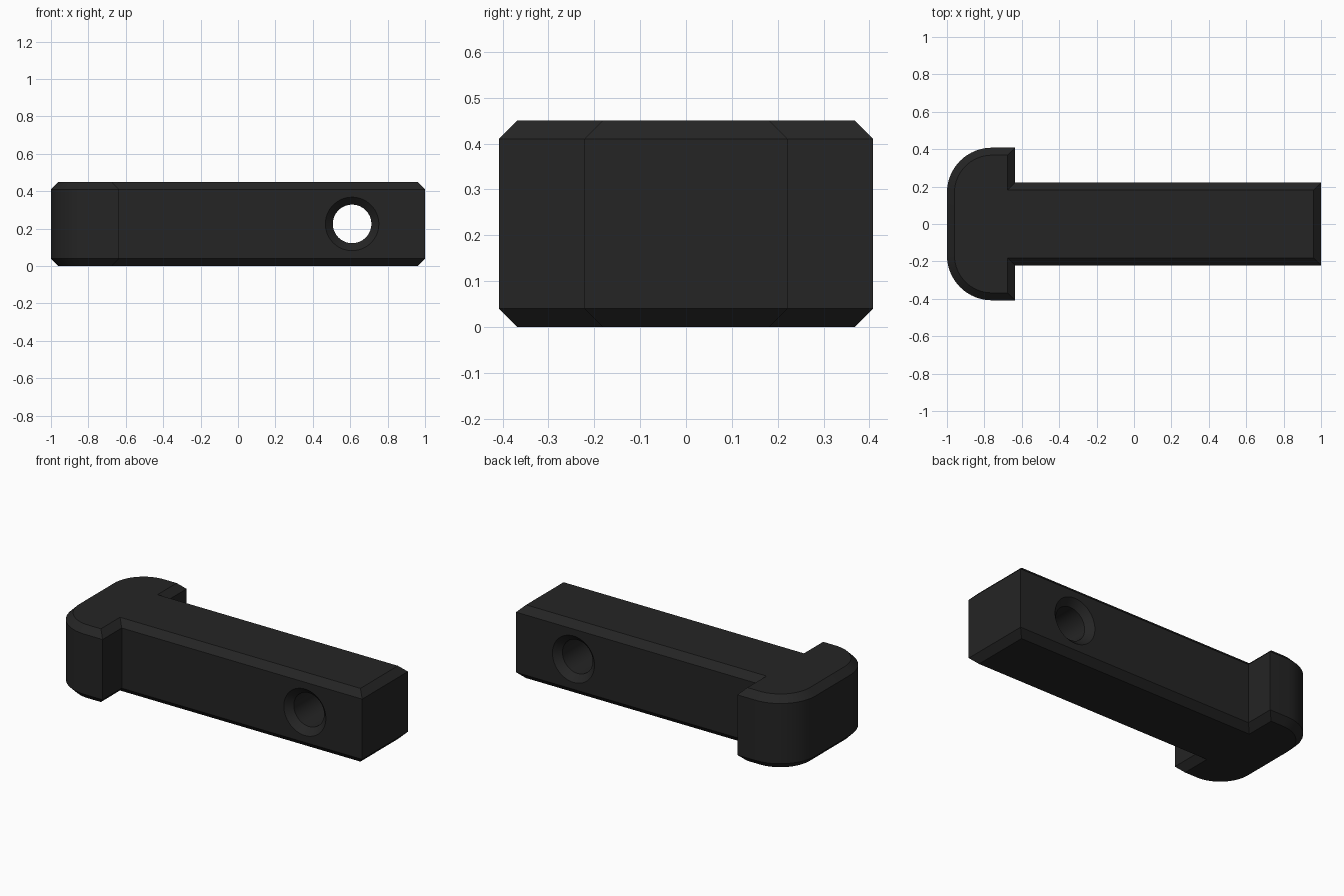
import bpy, bmesh, math

if "Cube" in bpy.data.objects:
    bpy.data.objects.remove(bpy.data.objects["Cube"])

HEIGHT, CHAMFER = 0.45, 0.04
HEAD_Y, HEAD_X, STEM_Y = 0.408, -0.635, 0.222
RADIUS, ARC_STEPS = 0.24, 16


def outline(d):
    """T-shaped outline, inset by d, counter-clockwise from above."""
    half = [(1 - d, STEM_Y - d), (HEAD_X - d, STEM_Y - d), (HEAD_X - d, HEAD_Y - d)]
    cx, cy, r = -1 + RADIUS, HEAD_Y - RADIUS, RADIUS - d
    for i in range(ARC_STEPS + 1):
        a = math.pi / 2 * (1 + i / ARC_STEPS)
        half.append((cx + r * math.cos(a), cy + r * math.sin(a)))
    return half + [(x, -y) for x, y in reversed(half)]


def loft(name, rings):
    """Closed solid through matching rings of points."""
    bm = bmesh.new()
    loops = [[bm.verts.new(p) for p in ring] for ring in rings]
    n = len(loops[0])
    for a, b in zip(loops, loops[1:]):
        for i in range(n):
            j = (i + 1) % n
            bm.faces.new((a[i], a[j], b[j], b[i]))
    bm.faces.new(list(reversed(loops[0])))
    bm.faces.new(loops[-1])
    bmesh.ops.recalc_face_normals(bm, faces=bm.faces)
    mesh = bpy.data.meshes.new(name)
    bm.to_mesh(mesh)
    bm.free()
    obj = bpy.data.objects.new(name, mesh)
    bpy.context.collection.objects.link(obj)
    return obj


black = bpy.data.materials.new("matte black")
black.diffuse_color = (0.018, 0.018, 0.018, 1)
black.use_nodes = True
black.node_tree.nodes["Principled BSDF"].inputs["Base Color"].default_value = black.diffuse_color

# T-shaped body with chamfered top and bottom
levels = [(0, CHAMFER), (CHAMFER, 0), (HEIGHT - CHAMFER, 0), (HEIGHT, CHAMFER)]
body = loft("t_pin", [[(x, y, z) for x, y in outline(d)] for z, d in levels])
body.data.materials.append(black)

# Cross hole, countersunk on both sides
SEGMENTS = 64
profile = [(-0.262, 0.183), (-0.182, 0.103), (0.182, 0.103), (0.262, 0.183)]
angles = [2 * math.pi * i / SEGMENTS for i in range(SEGMENTS)]
cutter = loft("hole_cutter", [[(0.61 + r * math.cos(a), y, HEIGHT / 2 + r * math.sin(a))
                               for a in angles] for y, r in profile])
cutter.data.materials.append(black)
cutter.hide_render = True

cut = body.modifiers.new("cross_hole", 'BOOLEAN')
cut.operation = 'DIFFERENCE'
cut.solver = 'EXACT'
cut.object = cutter
bpy.ops.object.select_all(action='DESELECT')
bpy.context.view_layer.objects.active = body
body.select_set(True)
bpy.ops.object.modifier_apply(modifier=cut.name)
bpy.data.objects.remove(cutter)

# Smooth rounded head and hole, crisp chamfers
bpy.ops.object.shade_smooth_by_angle(angle=math.radians(30))
